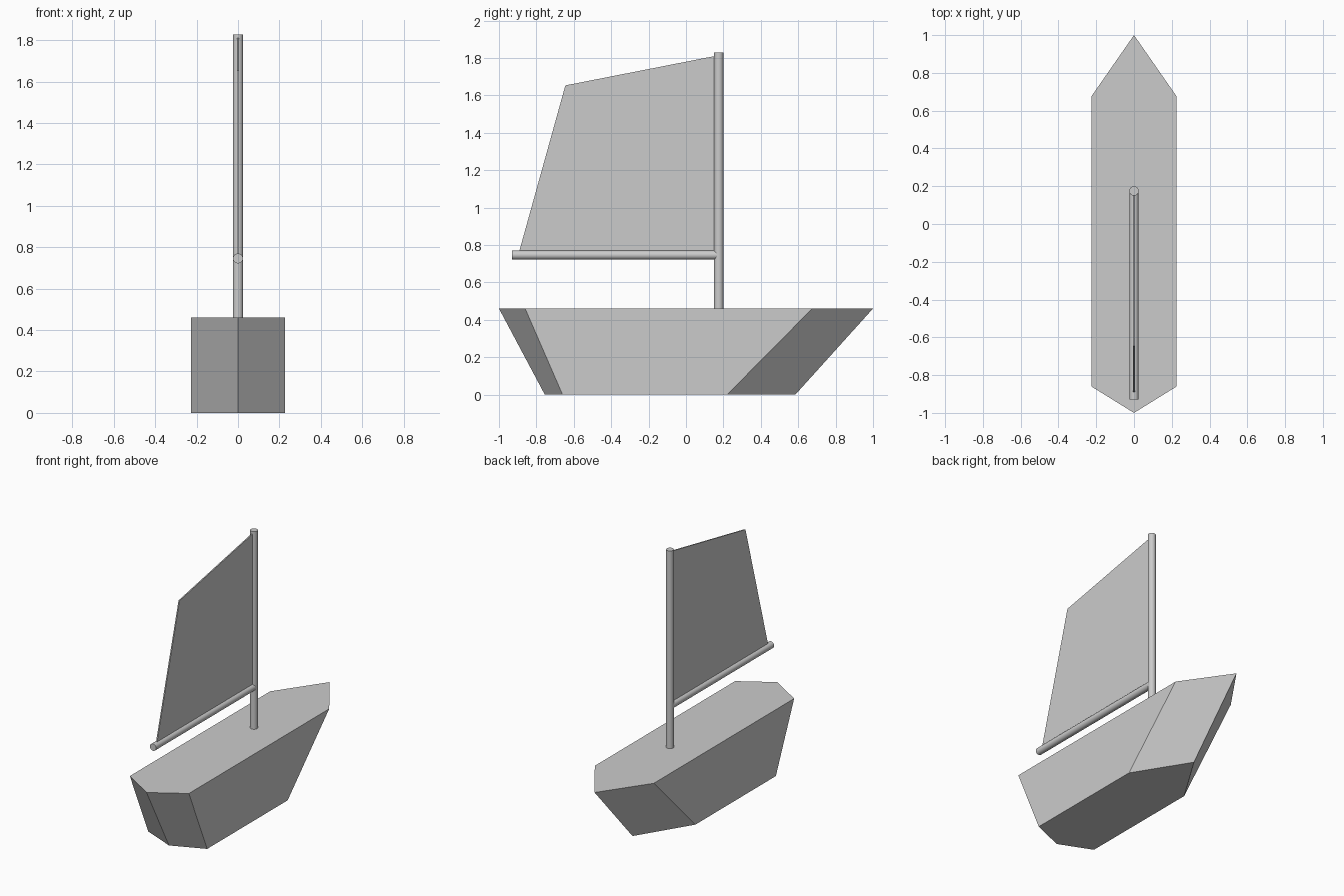
import bpy, bmesh, math
from mathutils import Vector

if "Cube" in bpy.data.objects:
    bpy.data.objects.remove(bpy.data.objects["Cube"])


def loft(name, lower, upper):
    """Closed solid between two matching outlines."""
    bm = bmesh.new()
    a = [bm.verts.new(p) for p in lower]
    b = [bm.verts.new(p) for p in upper]
    n = len(a)
    bm.faces.new(a)
    bm.faces.new(b)
    for i in range(n):
        j = (i + 1) % n
        bm.faces.new((a[i], a[j], b[j], b[i]))
    bmesh.ops.recalc_face_normals(bm, faces=bm.faces)
    me = bpy.data.meshes.new(name)
    bm.to_mesh(me)
    bm.free()
    ob = bpy.data.objects.new(name, me)
    bpy.context.collection.objects.link(ob)
    return ob


def pole(name, start, end, radius):
    """Smooth round pole between two points."""
    p, q = Vector(start), Vector(end)
    bpy.ops.mesh.primitive_cylinder_add(
        vertices=24, radius=radius, depth=(q - p).length, location=(p + q) / 2,
        rotation=(q - p).to_track_quat('Z', 'Y').to_euler())
    bpy.context.object.name = name
    bpy.ops.object.shade_smooth_by_angle(angle=math.radians(40))


def hull_outline(w, stern, stern_side, bow_side, bow, z):
    return [(0, stern, z), (w, stern_side, z), (w, bow_side, z),
            (0, bow, z), (-w, bow_side, z), (-w, stern_side, z)]


# Hull: six-sided, raked at bow and stern
loft("hull",
     hull_outline(0.226, -0.755, -0.66, 0.22, 0.585, 0),
     hull_outline(0.226, -1.0, -0.86, 0.675, 1.0, 0.46))

# Mast and boom
pole("mast", (0, 0.175, 0.45), (0, 0.175, 1.828), 0.025)
pole("boom", (0, -0.93, 0.746), (0, 0.165, 0.746), 0.024)

# Sail: thin flat panel, edges tucked into mast and boom
profile = [(0.165, 1.812), (-0.645, 1.653), (-0.896, 0.75), (0.165, 0.75)]
t = 0.004
loft("sail", [(-t, y, z) for y, z in profile], [(t, y, z) for y, z in profile])
